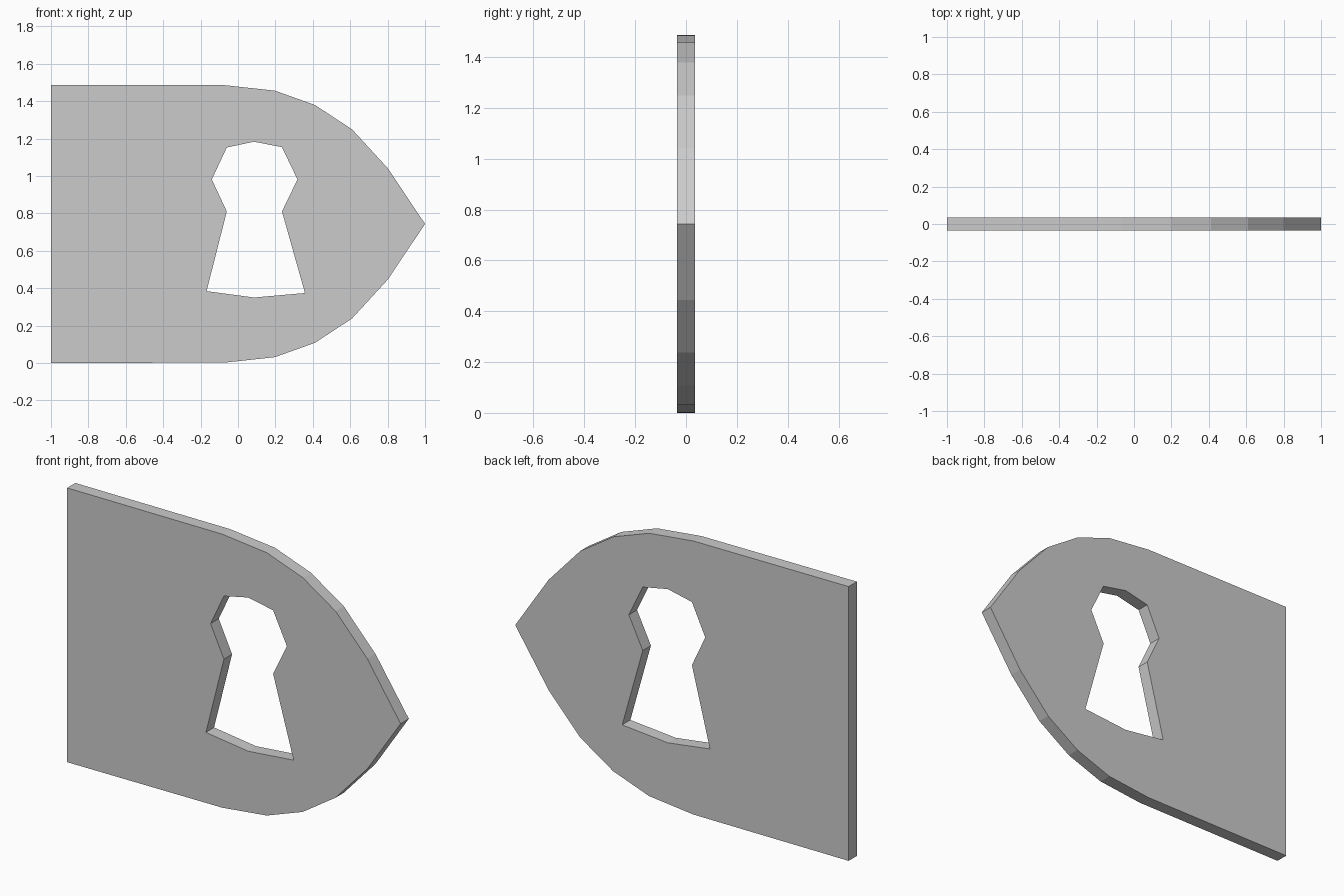
import bpy, bmesh
from math import radians
from mathutils import Matrix

if "Cube" in bpy.data.objects:
    bpy.data.objects.remove(bpy.data.objects["Cube"])

HEIGHT = 1.487
HALF_THICK = 0.035

# Plate outline: lower edge to the tip, then mirrored to the upper edge
lower = [(-1, 0), (-0.07, 0.002), (0.197, 0.031), (0.412, 0.108), (0.61, 0.238), (0.80, 0.445)]
outline = lower + [(1, HEIGHT / 2)] + [(x, HEIGHT - z) for x, z in reversed(lower)]

# Keyhole: round head above a flared slot
keyhole = [(0.085, 1.183), (0.235, 1.154), (0.318, 0.981), (0.235, 0.81), (0.358, 0.374),
           (0.085, 0.35), (-0.168, 0.384), (-0.06, 0.81), (-0.14, 0.981), (-0.06, 1.152)]

# Filled flat curve with a hole, extruded to the plate thickness
curve = bpy.data.curves.new("keyhole_plate_profile", 'CURVE')
curve.dimensions = '2D'
curve.fill_mode = 'BOTH'
curve.extrude = HALF_THICK
for loop in (outline, keyhole):
    spline = curve.splines.new('POLY')
    spline.points.add(len(loop) - 1)
    for point, (x, z) in zip(spline.points, loop):
        point.co = (x, z, 0, 1)
    spline.use_cyclic_u = True
    spline.use_smooth = False

# Turn the profile into a clean, upright, flat-shaded mesh
temp = bpy.data.objects.new("profile_helper", curve)
bpy.context.collection.objects.link(temp)
bpy.context.view_layer.update()
depsgraph = bpy.context.evaluated_depsgraph_get()
mesh = bpy.data.meshes.new_from_object(temp.evaluated_get(depsgraph))
bpy.data.objects.remove(temp)

bm = bmesh.new()
bm.from_mesh(mesh)
bmesh.ops.remove_doubles(bm, verts=bm.verts, dist=0.0005)
bmesh.ops.transform(bm, matrix=Matrix.Rotation(radians(90), 4, 'X'), verts=bm.verts)
bmesh.ops.recalc_face_normals(bm, faces=bm.faces)
for face in bm.faces:
    face.smooth = False
bm.to_mesh(mesh)
bm.free()

plate = bpy.data.objects.new("keyhole_plate", mesh)
bpy.context.collection.objects.link(plate)
